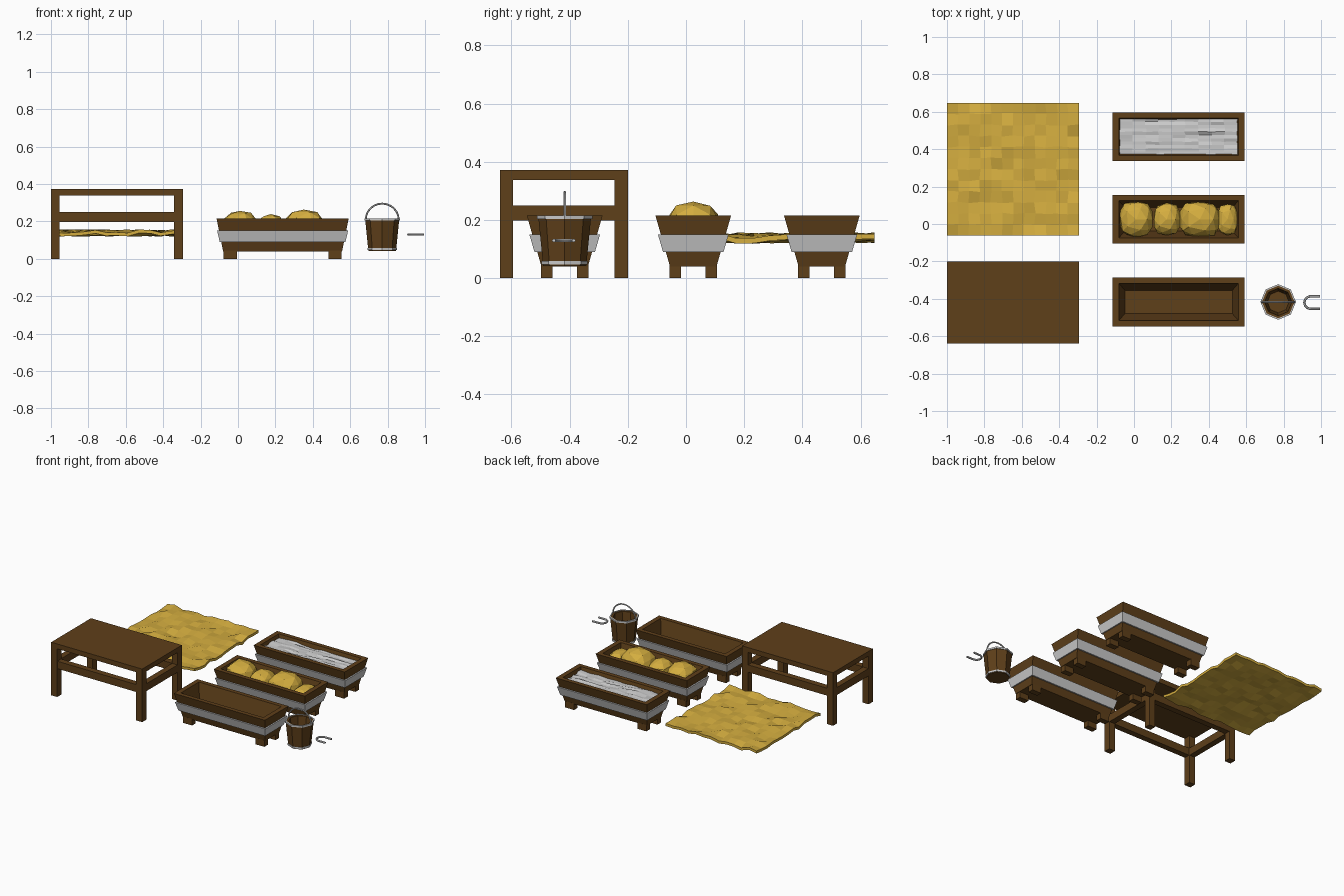
import bpy, bmesh, math, random
from mathutils import Vector

if "Cube" in bpy.data.objects:
    bpy.data.objects.remove(bpy.data.objects["Cube"])

random.seed(4)


def material(name, color):
    m = bpy.data.materials.new(name)
    m.diffuse_color = (*color, 1)
    m.use_nodes = True
    m.node_tree.nodes["Principled BSDF"].inputs["Base Color"].default_value = m.diffuse_color
    return m


WOOD = material("wood", (0.113, 0.05, 0.01))
STRAW = material("straw", (0.66, 0.42, 0.05))


def finish(name, bm, mat=None, loc=(0, 0, 0)):
    bmesh.ops.recalc_face_normals(bm, faces=bm.faces)
    me = bpy.data.meshes.new(name)
    bm.to_mesh(me)
    bm.free()
    if mat:
        me.materials.append(mat)
    ob = bpy.data.objects.new(name, me)
    ob.location = loc
    bpy.context.collection.objects.link(ob)
    return ob


def loft(name, rings, loc, mat=None, loop=False):
    """Skin a list of equal-length point rings; cap the ends or close the loop."""
    bm = bmesh.new()
    vs = [[bm.verts.new(p) for p in r] for r in rings]
    n = len(vs[0])
    pairs = list(zip(vs, vs[1:])) + ([(vs[-1], vs[0])] if loop else [])
    for a, b in pairs:
        for i in range(n):
            j = (i + 1) % n
            bm.faces.new((a[i], a[j], b[j], b[i]))
    if not loop:
        bm.faces.new(vs[0])
        bm.faces.new(vs[-1])
    return finish(name, bm, mat, loc)


def rect(hx, hy, z):
    return [(-hx, -hy, z), (hx, -hy, z), (hx, hy, z), (-hx, hy, z)]


def octagon(r, z):
    return [(r * math.cos(i * math.pi / 4), r * math.sin(i * math.pi / 4), z) for i in range(8)]


def box(name, x0, x1, y0, y1, z0, z1, mat=None):
    hx, hy = (x1 - x0) / 2, (y1 - y0) / 2
    return loft(name, [rect(hx, hy, z0), rect(hx, hy, z1)], ((x0 + x1) / 2, (y0 + y1) / 2, 0), mat)


def sheet(name, hx, hy, nx, ny, bump, thick, loc, mat=None):
    """Bumpy thin layer on a grid."""
    bm = bmesh.new()
    bmesh.ops.create_grid(bm, x_segments=nx, y_segments=ny, size=1)
    for v in bm.verts:
        v.co = (v.co.x * hx, v.co.y * hy, random.uniform(-bump, bump))
        if abs(v.co.x) < hx * .99:
            v.co.x += random.uniform(-.15, .15) * hx / nx
        if abs(v.co.y) < hy * .99:
            v.co.y += random.uniform(-.15, .15) * hy / ny
    low = bmesh.ops.extrude_face_region(bm, geom=bm.faces[:], use_keep_orig=True)["geom"]
    for v in low:
        if isinstance(v, bmesh.types.BMVert):
            v.co.z -= thick
    return finish(name, bm, mat, loc)


def tube(name, path, r, loc, n=6):
    """Rod along a planar path, either in XZ or XY."""
    path = [Vector(p) for p in path]
    nrm = (path[1] - path[0]).cross(path[3] - path[1]).normalized()
    rings = []
    for i, p in enumerate(path):
        t = (path[min(i + 1, len(path) - 1)] - path[max(i - 1, 0)]).normalized()
        side = t.cross(nrm)
        rings.append([p + r * (math.cos(a) * side + math.sin(a) * nrm)
                      for a in [2 * math.pi * k / n for k in range(n)]])
    return loft(name, rings, loc)


# Table
X0, X1, Y0, Y1, L = -1.0, -0.295, -0.64, -0.2, 0.046
box("table_top", X0, X1, Y0, Y1, 0.338, 0.372, WOOD)
for x in (X0, X1 - L):
    for y in (Y0, Y1 - L):
        box("table_leg", x, x + L, y, y + L, 0, 0.338, WOOD)
    box("table_side_rail", x + .002, x + L - .002, Y0 + L, Y1 - L, 0.198, 0.25, WOOD)
for y in (Y0, Y1 - L):
    box("table_long_rail", X0 + L, X1 - L, y + .002, y + L - .002, 0.198, 0.25, WOOD)

# Straw mat
sheet("straw_mat", 0.3525, 0.355, 12, 12, 0.011, 0.018, (-0.6475, 0.293, 0.147), STRAW)

# Three troughs with metal bands and feet
CX = 0.2385
for cy in (-0.417, 0.025, 0.467):
    loft("trough_body", [rect(.318, .08, .04), rect(.353, .13, .215),
                         rect(.32, .1, .215), rect(.287, .062, .075)], (CX, cy, 0), WOOD)
    loft("trough_band", [rect(.336, .104, .09), rect(.35, .1215, .15),
                         rect(.338, .11, .15), rect(.326, .093, .09)], (CX, cy, 0), loop=True)
    for sx in (-1, 1):
        for sy in (-1, 1):
            x, y = CX + sx * .28, cy + sy * .062
            box("trough_foot", x - .035, x + .035, y - .02, y + .02, 0, .045, WOOD)

# Water in the rear trough
sheet("water", 0.315, 0.097, 9, 11, 0.006, 0.012, (CX, 0.467, 0.192))

# Feed lumps in the middle trough
for x, hx, hy, top in ((.012, .092, .098, .258), (.175, .075, .088, .237),
                       (.352, .115, .098, .262), (.5, .056, .085, .214)):
    bm = bmesh.new()
    bmesh.ops.create_icosphere(bm, subdivisions=2, radius=1)
    for v in bm.verts:
        c = v.co
        f = [math.copysign(abs(k) ** .75, k) for k in (c.x, c.y)]
        j = random.uniform(.94, 1.03)
        v.co = (max(-1, min(1, f[0] * j)) * hx, max(-1, min(1, f[1] * j)) * hy, c.z * j * (top - .17))
    finish("feed_lump", bm, STRAW, (x, .025, .17))

# Bucket
B = (0.771, -0.417, 0)
loft("bucket_body", [octagon(.074, .042), octagon(.091, .212),
                     octagon(.073, .212), octagon(.058, .06)], B, WOOD)
for r, z in ((.079, .052), (.095, .21)):
    loft("bucket_hoop", [octagon(r - .008, z - .006), octagon(r, z - .006),
                         octagon(r, z + .006), octagon(r - .008, z + .006)], B, loop=True)
arc = [math.pi * k / 12 for k in range(13)]
tube("bucket_handle", [(.088 * math.cos(a), 0, .21 + .085 * math.sin(a)) for a in arc], .005, B)

# Horseshoe lying flat, open to the right
path = [(.042, -.034, 0)] + [(-.006 - .036 * math.sin(a), -.034 * math.cos(a), 0) for a in arc] + [(.042, .034, 0)]
tube("horseshoe", path, .0065, (0.953, -0.42, 0.129))
